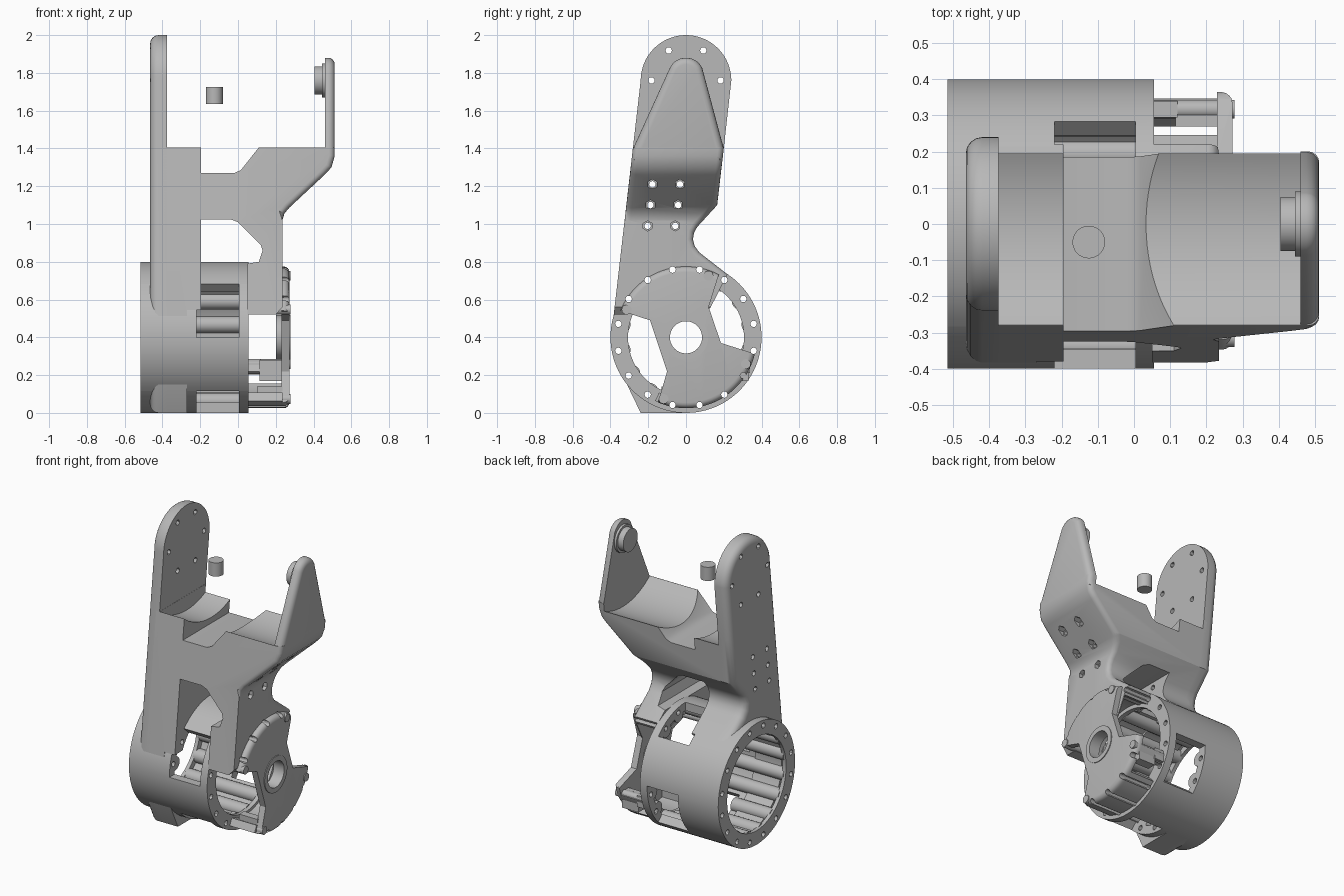
import bpy, bmesh, math
from mathutils import Vector

if "Cube" in bpy.data.objects:
    bpy.data.objects.remove(bpy.data.objects["Cube"])

grey = bpy.data.materials.new("plain grey")
grey.use_nodes = True
grey.diffuse_color = (0.48, 0.48, 0.48, 1)
grey.node_tree.nodes["Principled BSDF"].inputs["Base Color"].default_value = (0.48, 0.48, 0.48, 1)

HUB = 0.4      # height of the drum axis
PIVOT = 1.76   # height of the upper pivot axis
cutters = []


def arc(cy, cz, r, n=64, a0=0, a1=360):
    """Points on an arc; a full turn leaves out the repeated end point."""
    steps = n if a1 - a0 == 360 else n - 1
    angles = [math.radians(a0 + (a1 - a0) * i / steps) for i in range(n)]
    return [(cy + r * math.cos(a), cz + r * math.sin(a)) for a in angles]


def sector(r0, r1, a0, a1, n=24):
    return arc(0, HUB, r1, n, a0, a1) + arc(0, HUB, r0, n, a0, a1)[::-1]


def solid(name, prisms, axis="x", cutter=False):
    """One object from (outline, start, end) prisms extruded along an axis."""
    place = {"x": lambda p, t: (t, p[0], p[1]),
             "y": lambda p, t: (p[0], t, p[1]),
             "z": lambda p, t: (p[0], p[1], t)}[axis]
    bm = bmesh.new()
    for pts, lo, hi in prisms:
        a = [bm.verts.new(place(p, lo)) for p in pts]
        b = [bm.verts.new(place(p, hi)) for p in pts]
        bm.faces.new(a)
        bm.faces.new(b[::-1])
        for i in range(len(pts)):
            j = (i + 1) % len(pts)
            bm.faces.new((a[j], a[i], b[i], b[j]))
    bmesh.ops.recalc_face_normals(bm, faces=bm.faces)
    mesh = bpy.data.meshes.new(name)
    bm.to_mesh(mesh)
    bm.free()
    obj = bpy.data.objects.new(name, mesh)
    bpy.context.collection.objects.link(obj)
    if cutter:
        obj.hide_render = True
        cutters.append(obj)
    else:
        mesh.materials.append(grey)
    return obj


def boolean(obj, tools, mode="DIFFERENCE"):
    """Apply boolean operations one after another."""
    for tool in tools:
        mod = obj.modifiers.new("cut", "BOOLEAN")
        mod.operation, mod.solver, mod.object = mode, "EXACT", tool
    bpy.context.view_layer.update()
    graph = bpy.context.evaluated_depsgraph_get()
    mesh = bpy.data.meshes.new_from_object(obj.evaluated_get(graph))
    obj.modifiers.clear()
    obj.data = mesh
    mesh.materials.clear()
    mesh.materials.append(grey)


def round_edges(obj, rule, width):
    """Round the edges chosen by a rule."""
    bm = bmesh.new()
    bm.from_mesh(obj.data)
    edges = [e for e in bm.edges if len(e.link_faces) == 2 and rule(e)]
    bmesh.ops.bevel(bm, geom=edges, offset=width, segments=4, profile=0.5,
                    affect="EDGES", clamp_overlap=False)
    bm.to_mesh(obj.data)
    bm.free()


# Shared cutters: bolt holes, drum windows, hollow drum interior
bolts = solid("bolt_holes", [(arc(y, z, 0.017, 12), -0.7, 0.7)
              for y, z in arc(0, HUB, 0.365, 16, 11.25, 371.25)], cutter=True)
windows = solid("drum_windows", [(sector(0.2, 0.5, a, a + 45), -0.22, 0.004)
                for a in (45, 135, 225, 315)], cutter=True)
interior = solid("interior", [(arc(0, HUB, 0.332), -0.7, 0.228)], cutter=True)

rows = [(0.99, -0.13, 0.21), (1.1, -0.115, 0.27), (1.21, -0.105, 0.38)]
screws = solid("screw_holes", [(arc(c + s * 0.073, z, 0.017, 12), -0.7, 0.7)
               for z, c, x in rows for s in (-1, 1)], cutter=True)
recesses = solid("hex_recesses", [(arc(c + s * 0.073, z, 0.027, 6, 30, 390), x, 0.7)
                 for z, c, x in rows for s in (-1, 1)], cutter=True)
plate_holes = solid("plate_holes", [(arc(y, z, 0.017, 12), -0.7, -0.2)
                    for y, z in arc(0, PIVOT, 0.183, 6)], cutter=True)

# Drum with end flanges and inner pillars
drum = solid("drum", [(arc(0, HUB, 0.4, 96), -0.515, 0.055)])
bore = solid("bore", [(arc(0, HUB, 0.307, 96), -0.7, 0.7)], cutter=True)
recess = solid("recess", [(arc(0, HUB, 0.345, 96), -0.49, 0.025)], cutter=True)
boolean(drum, [bore, recess, windows, bolts])
pillars = solid("drum_pillars", [(arc(y, z, 0.045, 20), -0.5, 0.03)
                for y, z in arc(0, HUB, 0.345, 16, 11.25, 371.25)])
boolean(pillars, [windows, bolts])

# Side outline shared by the tall plate and the bracket body
side = ([(0, 0), (-0.24, 0), (-0.375, 0.28), (-0.395, 0.4), (-0.385, 0.5)]
        + arc(0, PIVOT, 0.24, 33, 0, 180)[::-1]
        + [(0.2, 1.4), (0.165, 1.1), (0.06, 0.985), (0.043, 0.955), (0.037, 0.92),
           (0.045, 0.885), (0.07, 0.85), (0.22, 0.733), (0.1, 0.5)])

# Tall plate with a rounded outer edge
plate = solid("tall_plate", [(side, -0.465, -0.375)])
round_edges(plate, lambda e: all(v.co.x < -0.46 for v in e.verts), 0.045)
boolean(plate, [interior, bolts, screws, plate_holes])

# Bracket body: front outline limited by the side outline
front = [(-0.4, 0.0), (-0.27, 0.0), (-0.27, 0.545), (-0.195, 0.545), (-0.195, 1.025),
         (-0.04, 1.025), (0.0, 1.01), (0.12, 0.89), (0.13, 0.86), (0.11, 0.8),
         (0.05, 0.79), (0.05, 0.52), (0.2, 0.52), (0.235, 0.56), (0.235, 1.02),
         (0.245, 1.055), (0.27, 1.085), (0.46, 1.262), (0.495, 1.3), (0.512, 1.36),
         (0.512, 1.405), (0.11, 1.405), (0.015, 1.285), (-0.02, 1.27),
         (-0.195, 1.27), (-0.195, 1.405), (-0.4, 1.405)]
body = solid("bracket_body", [(front, -0.6, 0.6)], axis="y")
side_limit = solid("side_limit", [(side, -0.7, 0.7)], cutter=True)
cradle = solid("cradle", [(arc(0, PIVOT, 0.452, 96), -0.374, 0.46)], cutter=True)
boolean(body, [side_limit], "INTERSECT")


def outer_edge(e):
    if any(v.co.x < 0.21 or v.co.z < 0.6 for v in e.verts):
        return False
    a, b = sorted((f.normal for f in e.link_faces), key=lambda n: n.x)
    return b.x > 0.5 and abs(a.y) > 0.6 and b.x - a.x > 0.4


round_edges(body, outer_edge, 0.03)
boolean(body, [cradle, interior, bolts, screws, recesses])

# Short tapered arm with its pivot boss
arm_outline = ([(0.19, 1.33), (-0.285, 1.33), (-0.28, 1.4)]
               + arc(0, 1.785, 0.095, 21, 25, 155)[::-1] + [(0.2, 1.4)])
arm = solid("short_arm", [(arm_outline, 0.46, 0.512)])
round_edges(arm, lambda e: all(v.co.x > 0.51 for v in e.verts), 0.035)
solid("pivot_boss", [(arc(0, PIVOT, 0.075, 48), 0.405, 0.45),
                     (arc(0, PIVOT, 0.09, 48), 0.445, 0.465)])

# Loose pin between the arms
solid("loose_pin", [(arc(-0.125, -0.05, 0.045, 40), 1.635, 1.725)], axis="z")

# End cover with chamfered rim, two side openings and a centre hole
cover = solid("end_cover", [(arc(0, HUB, 0.375, 96), 0.23, 0.272)])
round_edges(cover, lambda e: all(v.co.x > 0.27 for v in e.verts), 0.03)
left_gap = [(-0.5, 0.59), (-0.19, 0.49), (-0.1, 0.22), (-0.17, -0.02), (-0.5, -0.02)]
right_gap = [(0.17, 0.72), (0.12, 0.56), (0.185, 0.37), (0.5, 0.27), (0.5, 0.85), (0.22, 0.85)]
gaps = solid("cover_gaps", [(left_gap, 0.1, 0.5), (right_gap, 0.1, 0.5)], cutter=True)
hole = solid("centre_hole", [(arc(0, HUB, 0.085, 48), 0.1, 0.5)], cutter=True)
boolean(cover, [gaps, hole, bolts])
collar = solid("centre_collar", [(arc(0, HUB, 0.118, 48), 0.2, 0.277)])
boolean(collar, [hole])

# Walls, posts and blocks joining the drum to the cover
walls = solid("cover_walls", [(sector(0.325, 0.374, a, b), 0.05, 0.235)
              for a, b in ((244, 311), (326, 338))])
boolean(walls, [bolts])
posts = solid("cover_posts", [(arc(*arc(0, HUB, 0.347, 2, a, a + 1)[0], 0.026, 20), 0.05, 0.278)
              for a in (70, 155, 250, 336)])


def box(y0, y1, z0, z1):
    return [(y0, z0), (y1, z0), (y1, z1), (y0, z1)]


solid("cover_blocks", [(box(0.27, 0.33, 0.17, 0.28), 0.115, 0.235),
                       (box(0.295, 0.34, 0.21, 0.285), 0.05, 0.12),
                       (box(-0.13, -0.08, 0.08, 0.14), 0.1, 0.235)])

# Tidy up helpers and shade
for c in cutters:
    bpy.data.objects.remove(c)
for obj in bpy.context.collection.objects:
    if obj.type == "MESH" and obj.data.materials and obj.data.materials[0] == grey:
        obj.data.polygons.foreach_set("use_smooth", [True] * len(obj.data.polygons))
        obj.data.set_sharp_from_angle(angle=math.radians(30))
